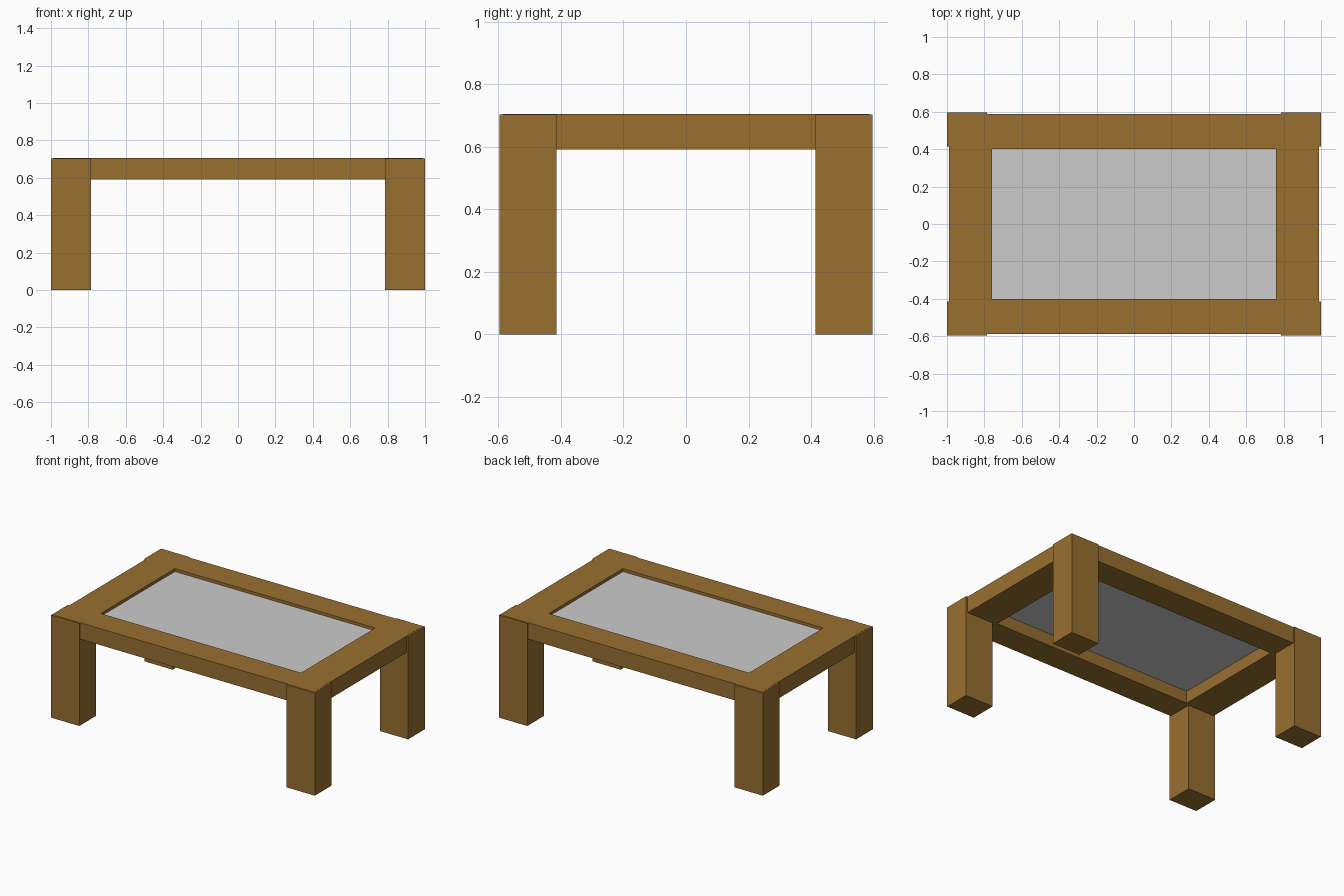
import bpy
import bmesh

if "Cube" in bpy.data.objects:
    bpy.data.objects.remove(bpy.data.objects["Cube"])

wood = bpy.data.materials.new("brown_wood")
wood.diffuse_color = (0.32, 0.16, 0.03, 1)
wood.use_nodes = True
wood.node_tree.nodes["Principled BSDF"].inputs["Base Color"].default_value = wood.diffuse_color


def make_object(name, bm, material=None):
    bmesh.ops.recalc_face_normals(bm, faces=bm.faces)
    mesh = bpy.data.meshes.new(name)
    bm.to_mesh(mesh)
    bm.free()
    obj = bpy.data.objects.new(name, mesh)
    bpy.context.collection.objects.link(obj)
    if material:
        mesh.materials.append(material)
    return obj


def box(name, lo, hi, material=None):
    bm = bmesh.new()
    bmesh.ops.create_cube(bm, size=1)
    for v in bm.verts:
        v.co = [(a + b) / 2 + c * (b - a) for a, b, c in zip(lo, hi, v.co)]
    return make_object(name, bm, material)


def rect_frame(name, outer, inner, z0, z1, material):
    # four closed rectangles joined into a hollow frame
    bm = bmesh.new()
    loops = []
    for (x, y), z in ((outer, z0), (outer, z1), (inner, z1), (inner, z0)):
        loops.append([bm.verts.new((sx * x, sy * y, z))
                      for sx, sy in ((-1, -1), (1, -1), (1, 1), (-1, 1))])
    for i in range(4):
        a, b = loops[i], loops[(i + 1) % 4]
        for j in range(4):
            k = (j + 1) % 4
            bm.faces.new((a[j], a[k], b[k], b[j]))
    return make_object(name, bm, material)


# Square-cut legs, standing slightly proud of the frame
for side, sx in (("left", -1), ("right", 1)):
    for end, sy in (("front", -1), ("back", 1)):
        xs = sorted((sx * 0.787, sx * 1.0))
        ys = sorted((sy * 0.415, sy * 0.596))
        box(f"{end}_{side}_leg", (xs[0], ys[0], 0), (xs[1], ys[1], 0.704), wood)

# Solid beam frame around the opening
rect_frame("table_frame", (0.988, 0.587), (0.76, 0.402), 0.592, 0.705, wood)

# Thin recessed panel
box("top_panel", (-0.765, -0.407, 0.675), (0.765, 0.407, 0.685))
